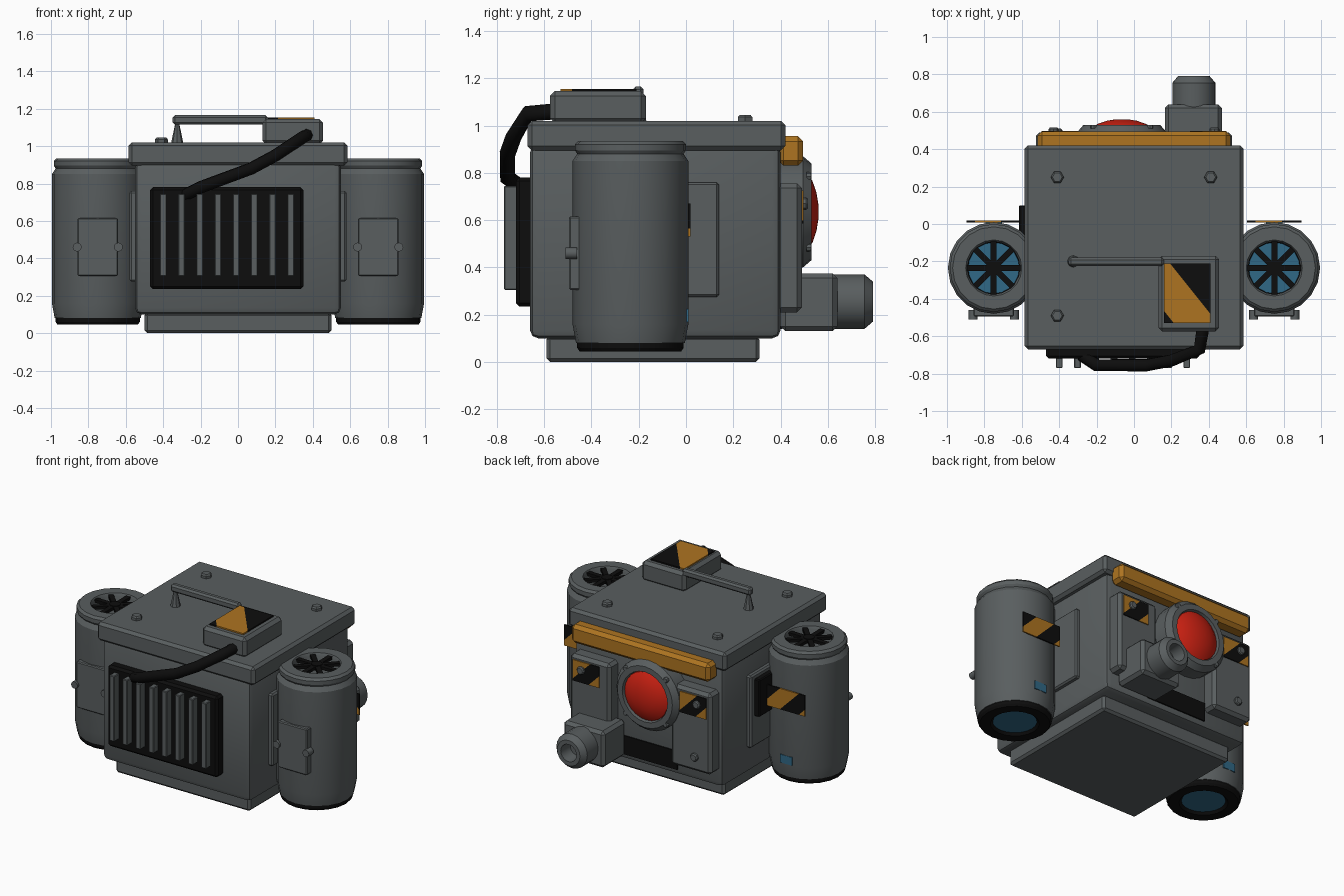
import bpy, bmesh, math
from mathutils import Matrix, Vector

cube = bpy.data.objects.get("Cube")
if cube:
    bpy.data.objects.remove(cube, do_unlink=True)


def material(name, r, g, b):
    m = bpy.data.materials.new(name)
    m.use_nodes = True
    m.diffuse_color = (r, g, b, 1)
    m.node_tree.nodes["Principled BSDF"].inputs["Base Color"].default_value = (r, g, b, 1)
    return m


GREY = material("steel grey", .10, .112, .115)
BLACK = material("rubber black", .004, .004, .004)
ORANGE = material("warning orange", .42, .175, .015)
RED = material("lamp red", .6, .015, .006)
BLUE = material("glow blue", .03, .14, .24)


def finish(name, bm, *mats):
    bmesh.ops.recalc_face_normals(bm, faces=bm.faces)
    me = bpy.data.meshes.new(name)
    bm.to_mesh(me)
    bm.free()
    for m in mats:
        me.materials.append(m)
    me.shade_smooth()
    me.set_sharp_from_angle(angle=math.radians(32))
    ob = bpy.data.objects.new(name, me)
    bpy.context.collection.objects.link(ob)
    return ob


def box_mesh(x, y, z):
    bm = bmesh.new()
    bmesh.ops.create_cube(bm, size=1)
    for v in bm.verts:
        v.co = [(r[0] + r[1]) / 2 + c * (r[1] - r[0]) for c, r in zip(v.co, (x, y, z))]
    return bm


def box(name, x, y, z, mat=GREY, bevel=.01, segments=1):
    """Box from three (low, high) ranges, with chamfered edges."""
    bm = box_mesh(x, y, z)
    if bevel:
        bmesh.ops.bevel(bm, geom=bm.edges[:], offset=bevel, segments=segments,
                        profile=.5, affect='EDGES')
    return finish(name, bm, mat)


def lathe(name, profile, loc, mat=GREY, sides=20, back=False, closed=False):
    """Spin (radius, height) points about z, or about +y when back is set."""
    bm = bmesh.new()
    rings = []
    for r, h in profile:
        rings.append([bm.verts.new((r * math.cos(a), r * math.sin(a), h))
                      for a in (math.tau * i / sides for i in range(sides))])
    pairs = list(zip(rings, rings[1:]))
    if closed:
        pairs.append((rings[-1], rings[0]))
    for low, high in pairs:
        for i in range(sides):
            j = (i + 1) % sides
            bm.faces.new((low[i], low[j], high[j], high[i]))
    if not closed:
        bm.faces.new(rings[0])
        bm.faces.new(rings[-1])
    turn = Matrix.Rotation(-math.pi / 2, 4, 'X') if back else Matrix()
    bm.transform(Matrix.Translation(loc) @ turn)
    return finish(name, bm, mat)


def bolt(name, loc, r=.025, h=.02, back=True, sides=8):
    return lathe(name, [(r, 0), (r, h * .7), (r * .75, h)], loc, sides=sides, back=back)


def hazard(name, x, y, z, normal, width, shift, slope=1):
    """Thin plate cut by diagonal lines into orange and black bands."""
    bm = box_mesh(x, y, z)
    axis = Vector((1, slope, 0) if normal == 'Z' else (1, 0, slope))
    mid = Vector([sum(r) / 2 for r in (x, y, z)])
    for k in range(-4, 5):
        bmesh.ops.bisect_plane(bm, geom=bm.verts[:] + bm.edges[:] + bm.faces[:],
                               plane_co=mid + axis * (shift + k * width) / axis.length_squared,
                               plane_no=axis)
    for f in bm.faces:
        d = (f.calc_center_median() - mid).dot(axis) - shift
        f.material_index = math.floor(d / width) % 2
    return finish(name, bm, ORANGE, BLACK)


# Main case
box("base", (-.5, .5), (-.59, .31), (0, .11), bevel=.015)
box("case_body", (-.55, .55), (-.66, .40), (.1, .92), bevel=.035, segments=2)
box("case_lid", (-.585, .585), (-.67, .42), (.895, 1.02), bevel=.018)
for i, (x, y) in enumerate([(-.41, .25), (.41, .25), (-.41, -.49)]):
    bolt(f"lid_bolt_{i}", (x, y, 1.015), .035, .03, False, 6)

# Front grille
box("grille_frame", (-.47, .35), (-.72, -.64), (.235, .78), BLACK, .015)
for i in range(8):
    x = -.4 + i * .0975
    box(f"grille_slat_{i}", (x - .018, x + .018), (-.77, -.71), (.305, .745), bevel=.004)

# Top control box, warning plate and handle
box("control_box", (.13, .455), (-.575, -.17), (1.01, 1.145), bevel=.02)
hazard("control_box_plate", (.16, .41), (-.53, -.21), (1.145, 1.154), 'Z', .235, -.2, .8)
box("handle_bar", (-.35, .16), (-.225, -.18), (1.115, 1.165), bevel=.012)
lathe("handle_post", [(.033, 0), (.012, .1)], (-.325, -.2, 1.015), sides=8)

# Hose from control box to grille
curve = bpy.data.curves.new("hose", 'CURVE')
curve.dimensions = '3D'
curve.bevel_depth = .034
curve.bevel_resolution = 2
curve.use_fill_caps = True
path = [(.37, -.55, 1.06), (.35, -.67, 1.05), (.2, -.73, .95), (.07, -.755, .88),
        (-.2, -.755, .78), (-.28, -.7, .74)]
line = curve.splines.new('POLY')
line.points.add(len(path) - 1)
for p, co in zip(line.points, path):
    p.co = (*co, 1)
curve.materials.append(BLACK)
bpy.context.collection.objects.link(bpy.data.objects.new("hose", curve))

# Side canisters
for side, s in (("left", 1), ("right", -1)):
    cx, cy = .75 * s, -.235
    lathe(f"{side}_canister",
          [(.23, .08), (.245, .16), (.245, .85), (.225, .88), (.235, .895), (.235, .92),
           (.22, .935), (.15, .935), (.14, .915), (.14, .08)], (cx, cy, 0), closed=True)
    lathe(f"{side}_foot_ring",
          [(.14, .085), (.225, .085), (.225, .06), (.215, .045), (.15, .045), (.135, .06)],
          (cx, cy, 0), BLACK, closed=True)
    lathe(f"{side}_glow_disc", [(.141, .06), (.141, .07)], (cx, cy, 0), BLUE)
    for i in range(4):
        bm = box_mesh((-.142, .142), (-.016, .016), (0, .02))
        bm.transform(Matrix.Translation((cx, cy, .908)) @ Matrix.Rotation(i * math.pi / 4, 4, 'Z'))
        finish(f"{side}_fan_blade_{i}", bm, BLACK)
    lathe(f"{side}_fan_hub", [(.035, .9), (.035, .932)], (cx, cy, 0), BLACK, sides=12)
    box(f"{side}_hatch", (cx - .108, cx + .108), (-.495, -.43), (.305, .615), bevel=.006)
    for i in (-1, 1):
        lathe(f"{side}_hatch_latch_{i}", [(.024, 0), (.024, .05)],
              (cx + i * .11, -.51, .46), sides=12, back=True)
    hazard(f"{side}_canister_plate", (cx - .145, cx + .145), (.009, .018), (.53, .67),
           'Y', .14, -.03, 1)
    box(f"{side}_canister_label", (cx - .045, cx + .045), (.002, .011), (.17, .225), BLUE, 0)
    box(f"{side}_side_panel", sorted((.53 * s, .58 * s)), (-.46, .14), (.275, .76))

    # Rear pillars with warning plates
    px = .375 * s
    box(f"{side}_rear_pillar", (px - .15, px + .15), (.38, .49), (.21, .755), bevel=.02)
    hazard(f"{side}_pillar_plate", (px - .075, px + .12) if s > 0 else (px - .12, px + .075),
           (.488, .497), (.585, .725), 'Y', .13, .04, 1)
    bolt(f"{side}_pillar_bolt_top", (.43 * s, .49, .67), .027, .025)
    bolt(f"{side}_pillar_bolt_low", (.41 * s, .485, .31), .027, .025)
box("right_side_pad", (-.615, -.57), (-.06, .1), (.48, .73), BLACK, .006)

# Rear bumper and lower strip
box("rear_bumper", (-.515, .515), (.39, .495), (.83, .955), ORANGE, .022)
box("rear_vent_strip", (-.22, .23), (.39, .409), (.14, .265), BLACK, 0)

# Rear lamp
lamp = (-.065, 0, .635)
lathe("lamp_housing", [(.235, .39), (.235, .495), (.205, .53), (.168, .53), (.16, .5)],
      lamp, sides=24, back=True)
lathe("lamp_lens", [(.166, .49), (.16, .515), (.13, .535), (.08, .552), (.03, .56)],
      lamp, RED, sides=24, back=True)
for i in range(4):
    a = math.pi / 4 + i * math.pi / 2
    bolt(f"lamp_bolt_{i}", (-.065 + .212 * math.cos(a), .51, .635 + .212 * math.sin(a)), .018, .02)

# Rear nozzle
box("nozzle_block", (.165, .47), (.4, .64), (.13, .375), bevel=.02)
lathe("nozzle", [(.115, .62), (.115, .755), (.085, .79), (.058, .79), (.05, .7)],
      (.32, 0, .255), back=True)
